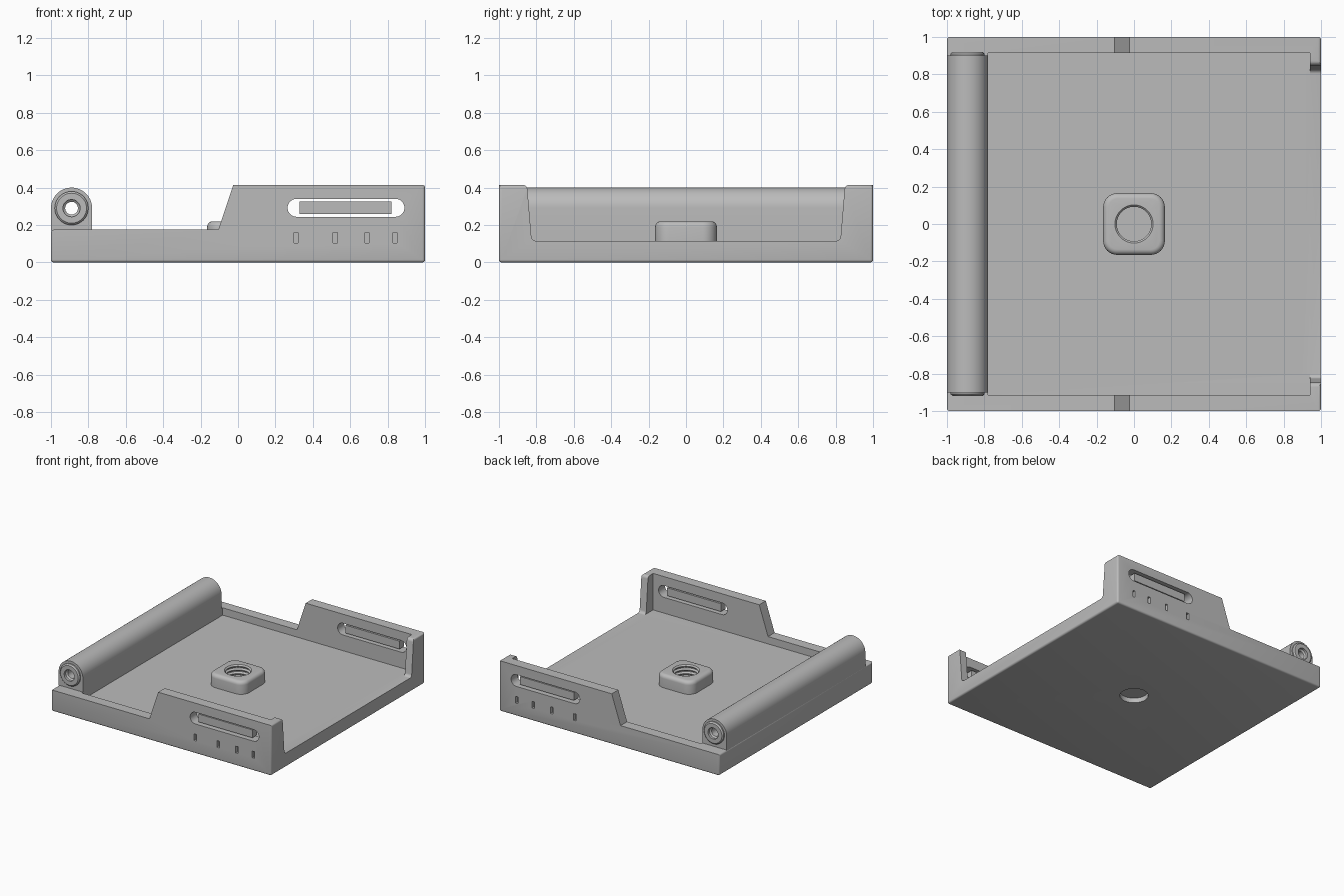
import bpy
import bmesh
import math
from mathutils import Vector

if "Cube" in bpy.data.objects:
    bpy.data.objects.remove(bpy.data.objects["Cube"])

grey = bpy.data.materials.new("matte grey")
grey.use_nodes = True
colour = (0.5, 0.5, 0.5, 1)
grey.diffuse_color = colour
grey.node_tree.nodes["Principled BSDF"].inputs["Base Color"].default_value = colour


def finish(name, bm):
    bmesh.ops.recalc_face_normals(bm, faces=bm.faces)
    mesh = bpy.data.meshes.new(name)
    bm.to_mesh(mesh)
    bm.free()
    mesh.materials.append(grey)
    obj = bpy.data.objects.new(name, mesh)
    bpy.context.collection.objects.link(obj)
    return obj


def prism(name, points, start, end, axis="y", corner=0.0):
    """Extrude a 2D outline along an axis; corner rounds the lengthwise edges at both x ends."""
    place = {"x": lambda a, b, d: (d, a, b),
             "y": lambda a, b, d: (a, d, b),
             "z": lambda a, b, d: (a, b, d)}[axis]
    bm = bmesh.new()
    face = bm.faces.new([bm.verts.new(place(a, b, start)) for a, b in points])
    extruded = bmesh.ops.extrude_face_region(bm, geom=[face])["geom"]
    moved = [v for v in extruded if isinstance(v, bmesh.types.BMVert)]
    bmesh.ops.translate(bm, verts=moved, vec=Vector(place(0, 0, end - start)))
    if corner:
        bm.normal_update()
        edges = [e for e in bm.edges
                 if all(abs(abs(v.co.x) - 1) < 1e-4 and abs(abs(v.co.y) - 1) < 1e-4 for v in e.verts)]
        bmesh.ops.bevel(bm, geom=edges, offset=corner, segments=4, profile=0.5, affect="EDGES")
    return finish(name, bm)


def rect(a0, a1, b0, b1):
    return [(a0, b0), (a1, b0), (a1, b1), (a0, b1)]


def arc(a, b, radius, start, end, steps=16):
    angles = [math.radians(start + (end - start) * i / steps) for i in range(steps + 1)]
    return [(a + radius * math.cos(t), b + radius * math.sin(t)) for t in angles]


def lathe(name, profile, axis, centre, steps=48):
    """Spin (radius, distance) pairs into a closed solid around an axis."""
    bm = bmesh.new()
    rings = []
    for radius, d in profile:
        ring = []
        for i in range(steps):
            t = math.tau * i / steps
            u, w = radius * math.cos(t), radius * math.sin(t)
            offset = (u, w, d) if axis == "z" else (u, d, w)
            ring.append(bm.verts.new(Vector(centre) + Vector(offset)))
        rings.append(ring)
    for low, high in zip(rings, rings[1:]):
        for i in range(steps):
            j = (i + 1) % steps
            bm.faces.new((low[i], low[j], high[j], high[i]))
    bm.faces.new(rings[0])
    bm.faces.new(rings[-1])
    return finish(name, bm)


def combine(target, other, operation="DIFFERENCE"):
    other.hide_render = True
    mod = target.modifiers.new("combine", "BOOLEAN")
    mod.operation, mod.solver, mod.object = operation, "EXACT", other
    bpy.context.view_layer.objects.active = target
    bpy.ops.object.modifier_apply(modifier=mod.name)
    bpy.data.objects.remove(other)


def smooth(obj, degrees=35):
    bpy.ops.object.select_all(action="DESELECT")
    obj.select_set(True)
    bpy.context.view_layer.objects.active = obj
    bpy.ops.object.shade_smooth_by_angle(angle=math.radians(degrees))


# Tray: stepped side outline, hollowed out, with an open end between two lips
floor, rim, top = 0.115, 0.175, 0.415
side = [(-1, 0), (1, 0), (1, top), (-0.025, top), (-0.105, rim), (-1, rim)]
tray = prism("tray", side, -1, 1, corner=0.015)
combine(tray, prism("pocket", rect(-0.78, 0.94, -0.915, 0.915), floor, 0.6, "z"))
half = arc(0.802, floor + 0.025, 0.025, 270, 355, 6) + arc(0.873, top - 0.025, 0.025, 175, 90, 6)
half.append((half[-1][0], 0.6))
opening = half + [(-a, b) for a, b in reversed(half)]
combine(tray, prism("end_opening", opening, 0.9, 1.1, "x"))

# Long rounded slots through both walls
slot = arc(0.842, 0.292, 0.048, -90, 90) + arc(0.313, 0.292, 0.048, 90, 270)
combine(tray, prism("slot_cutter", slot, -1.2, 1.2))

# Shallow tick marks on the outside of both walls
for x in (0.31, 0.52, 0.69, 0.84):
    for s in (-1, 1):
        combine(tray, prism("tick_cutter", rect(x - 0.011, x + 0.011, 0.105, 0.16), s * 0.975, s * 1.1))

# Rounded square boss in the middle of the floor
outline = []
for sx, sy, start in ((1, 1, 0), (-1, 1, 90), (-1, -1, 180), (1, -1, 270)):
    outline += arc(sx * 0.09, sy * 0.09, 0.075, start, start + 90, 8)
boss = prism("centre_boss", outline, 0.1, 0.22, "z")
bm = bmesh.new()
bm.from_mesh(boss.data)
rim_edges = [e for e in bm.edges if all(v.co.z > 0.21 for v in e.verts)]
bmesh.ops.bevel(bm, geom=rim_edges, offset=0.03, segments=5, profile=0.5, affect="EDGES")
bm.to_mesh(boss.data)
bm.free()
combine(tray, boss, "UNION")

# Threaded socket from above and a plain recess from below
thread = [(0.092, 0.05)]
for i in range(5):
    z = 0.06 + i * 0.03
    thread += [(0.092, z), (0.106, z + 0.01), (0.106, z + 0.016), (0.092, z + 0.026)]
thread += [(0.092, 0.21), (0.108, 0.226), (0.108, 0.25)]
combine(tray, lathe("socket_cutter", thread, "z", (0, 0, 0)))
combine(tray, lathe("recess_cutter", [(0.107, -0.1), (0.107, 0.04)], "z", (0, 0, 0)))
smooth(tray)

# Tube housing across the low end, with raised end collars and a bore
centre = (-0.89, 0, 0.29)
housing = prism("tube_housing", arc(-0.89, 0.29, 0.11, 0, 180, 32) + [(-1, 0.17), (-0.78, 0.17)], -0.9, 0.9)
collars = lathe("collars", [(0.08, -0.92), (0.09, -0.91), (0.09, 0.91), (0.08, 0.92)], "y", centre)
combine(housing, collars, "UNION")
bore = [(0.046, -1), (0.046, -0.9), (0.034, -0.89), (0.034, 0.89), (0.046, 0.9), (0.046, 1)]
combine(housing, lathe("bore_cutter", bore, "y", centre))
smooth(housing)

# Loose bars sitting inside the slots
for s, name in ((-1, "front_slot_bar"), (1, "back_slot_bar")):
    prism(name, rect(0.33, 0.82, 0.26, 0.325), s * 0.925, s * 0.985)
